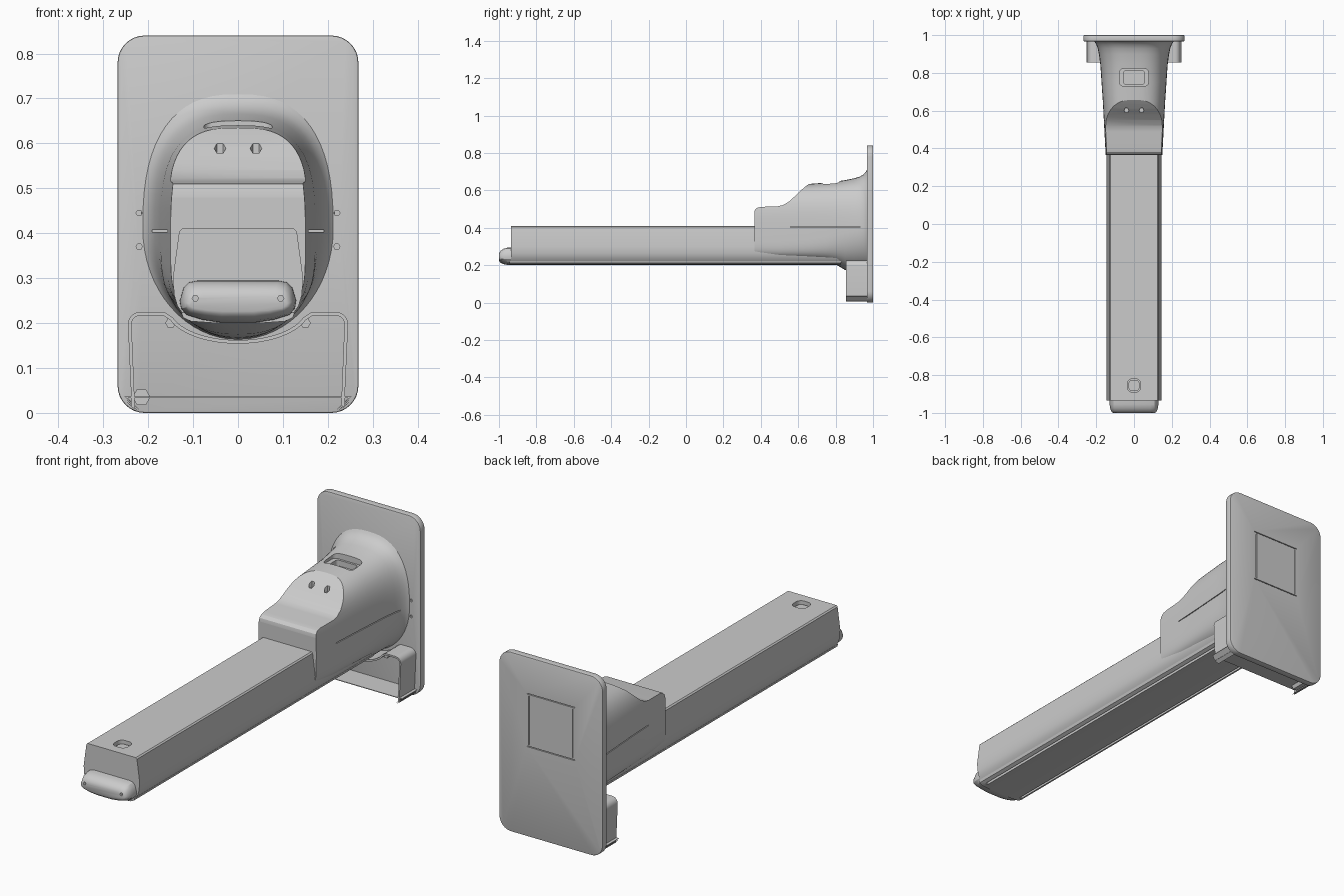
import bpy, bmesh, math
from mathutils import Vector

if "Cube" in bpy.data.objects:
    bpy.data.objects.remove(bpy.data.objects["Cube"])

AXES = {'y': lambda u, v, t: Vector((u, t, v)),
        'z': lambda u, v, t: Vector((u, v, t)),
        'x': lambda u, v, t: Vector((t, u, v))}


def loft(name, rings, caps=True):
    """Skin a list of equal-length closed rings."""
    bm = bmesh.new()
    vs = [[bm.verts.new(p) for p in r] for r in rings]
    n = len(vs[0])
    for a, b in zip(vs, vs[1:]):
        for i in range(n):
            bm.faces.new((a[i], a[(i + 1) % n], b[(i + 1) % n], b[i]))
    if caps:
        bm.faces.new(vs[0])
        bm.faces.new(vs[-1])
    bmesh.ops.recalc_face_normals(bm, faces=bm.faces)
    me = bpy.data.meshes.new(name)
    bm.to_mesh(me)
    bm.free()
    ob = bpy.data.objects.new(name, me)
    bpy.context.collection.objects.link(ob)
    return ob


def prism(name, pts, t0, t1, axis='y', caps=True):
    f = AXES[axis]
    return loft(name, [[f(u, v, t) for u, v in pts] for t in (t0, t1)], caps)


def rrect(u0, u1, v0, v1, r, n=6):
    out = []
    for cu, cv, a0 in ((u1 - r, v1 - r, 0), (u0 + r, v1 - r, 90),
                       (u0 + r, v0 + r, 180), (u1 - r, v0 + r, 270)):
        for i in range(n + 1):
            a = math.radians(a0 + 90 * i / n)
            out.append((cu + r * math.cos(a), cv + r * math.sin(a)))
    return out


def rect(u0, u1, v0, v1):
    return [(u0, v0), (u1, v0), (u1, v1), (u0, v1)]


def disc(u, v, r, n=8):
    return [(u + r * math.cos(2 * math.pi * i / n), v + r * math.sin(2 * math.pi * i / n)) for i in range(n)]


def mirrored(half):
    """Close a right-hand half outline across u = 0."""
    return half + [(-u, v) for u, v in reversed(half) if abs(u) > 1e-6]


def apply(ob, mod):
    bpy.context.view_layer.objects.active = ob
    bpy.ops.object.modifier_apply(modifier=mod.name)


def cut(ob, *cutters):
    for c in cutters:
        c.hide_render = True
        m = ob.modifiers.new('cut', 'BOOLEAN')
        m.operation, m.solver, m.object = 'DIFFERENCE', 'EXACT', c
        apply(ob, m)
        bpy.data.objects.remove(c)


def bevel(ob, w, seg=2):
    m = ob.modifiers.new('bevel', 'BEVEL')
    m.width, m.segments, m.limit_method, m.angle_limit = w, seg, 'ANGLE', math.radians(50)
    apply(ob, m)


# Wall plate with a thin square seam on the back and small dimples on the front
plate = prism('wall_plate', rrect(-.268, .268, 0, .84, .06, 8), .967, 1)
bevel(plate, .004)
for u0, u1, v0, v1 in ((-.125, .125, .42, .424), (-.125, .125, .666, .67),
                       (-.115, -.111, .43, .66), (.111, .115, .43, .66)):
    cut(plate, prism('cutter', rect(u0, u1, v0, v1), .992, 1.02))
for s in (-1, 1):
    for z in (.37, .445):
        cut(plate, prism('cutter', disc(s * .22, z, .007, 6), .955, .975))

# Hollow lower tray, open to the front, with a dip for the housing
dip = [(.153 * math.sin(a), .235 - .073 * math.cos(a))
       for a in [math.radians(d) for d in range(0, 73, 8)]]
corner = [p for p in rrect(-.245, .245, .005, .225, .028) if p[0] > 0]
top_c = [p for p in corner if p[1] > .11]
bot_c = [p for p in corner if p[1] < .11]
outline = dip + [(.165, .225)] + sorted(top_c, key=lambda p: p[0] - p[1]) \
    + sorted(bot_c, key=lambda p: -p[0] - p[1] * -1, reverse=False)[::1]
tray = prism('lower_tray', mirrored(outline), .855, .97, caps=False)
sol = tray.modifiers.new('wall', 'SOLIDIFY')
sol.thickness, sol.offset = .008, -1
apply(tray, sol)

# Small bosses inside the tray
for x, z, r in ((-.15, .2, .012), (.15, .2, .012), (-.215, .035, .02)):
    prism('tray_boss', disc(x, z, r, 6), .88, .97)

# Flared housing: sections (y, half width, top, bottom, upper and lower power)
keys = [(.365, .150, .615, .240, 3.0, 6.0), (.50, .157, .622, .236, 3.0, 6.0),
        (.65, .165, .634, .230, 3.0, 5.0), (.75, .172, .642, .220, 2.9, 4.0),
        (.80, .175, .647, .205, 2.8, 3.2), (.85, .179, .655, .175, 2.8, 2.5),
        (.90, .186, .665, .168, 2.7, 2.2), (.93, .192, .674, .166, 2.7, 2.1),
        (.95, .200, .687, .165, 2.6, 2.0), (.962, .207, .700, .164, 2.6, 2.0),
        (.970, .215, .715, .163, 2.5, 2.0)]


def section(y, w, top, bot, pu, pl, n=64):
    ring = []
    for i in range(n):
        a = 2 * math.pi * i / n
        c, s = math.cos(a), math.sin(a)
        p, h = (pu, top - .41) if s >= 0 else (pl, .41 - bot)
        ring.append(Vector((math.copysign(abs(c) ** (2 / p), c) * w, y,
                            .41 + math.copysign(abs(s) ** (2 / p), s) * h)))
    return ring


housing = loft('housing', [section(*k) for k in keys])
step = [(.30, .47), (.364, .475), (.368, .495), (.38, .507), (.40, .512), (.49, .515), (.52, .522),
        (.55, .540), (.58, .567), (.61, .597), (.635, .618), (.67, .645), (.70, .9), (.30, .9)]
cut(housing, prism('cutter', step, -.4, .4, 'x'))
# Recessed window, two dots and the side seams
cut(housing, prism('cutter', rrect(-.076, .076, .73, .822, .02), .622, .8, 'z'))
cut(housing, prism('cutter', rrect(-.055, .055, .74, .812, .012), .595, .7, 'z'))
for s in (-1, 1):
    cut(housing, prism('cutter', disc(s * .04, .602, .013, 6), .57, .7, 'z'))
    x = sorted((s * .152, s * .3))
    cut(housing, prism('cutter', rect(x[0], x[1], .403, .407), .5, .93))

# Long arm with a rounded button recess near the tip
arm = prism('arm', mirrored([(.125, .41), (.131, .404), (.145, .30), (.142, .262),
                             (.135, .238), (.122, .22)]), -.935, .82)
cut(arm, prism('cutter', rrect(-.035, .035, -.89, -.82, .025), .385, .5, 'z'))
prism('arm_button', rrect(-.029, .029, -.884, -.826, .02), .38, .395, 'z')

# Underside cover with two long slots
cover = prism('underside_cover', mirrored([(.126, .224), (.122, .212), (.105, .204), (.05, .2)]), -.945, .83)
for s in (-1, 1):
    cut(cover, prism('cutter', rect(s * .1 - .006, s * .1 + .006, .19, .219), -.92, .72))

# Rounded end cap with two pin holes
cap_outline = mirrored([(.09, .295), (.11, .291), (.121, .28), (.13, .25), (.127, .232),
                        (.115, .218), (.08, .207), (.04, .201)])
cap = loft('end_cap', [[Vector((u * sx, y, .24 + (v - .24) * sz)) for u, v in cap_outline]
                       for y, sx, sz in ((-.92, 1, 1), (-.955, .995, .98), (-.975, .97, .88),
                                         (-.99, .93, .7), (-.997, .89, .52), (-1, .84, .35))])
for s in (-1, 1):
    cut(cap, prism('cutter', disc(s * .095, .255, .007, 6), -1.05, -.975))

# Smooth shading with crisp edges
bpy.ops.object.select_all(action='DESELECT')
for ob in bpy.context.scene.objects:
    ob.select_set(True)
bpy.context.view_layer.objects.active = plate
bpy.ops.object.shade_smooth_by_angle(angle=math.radians(30))
